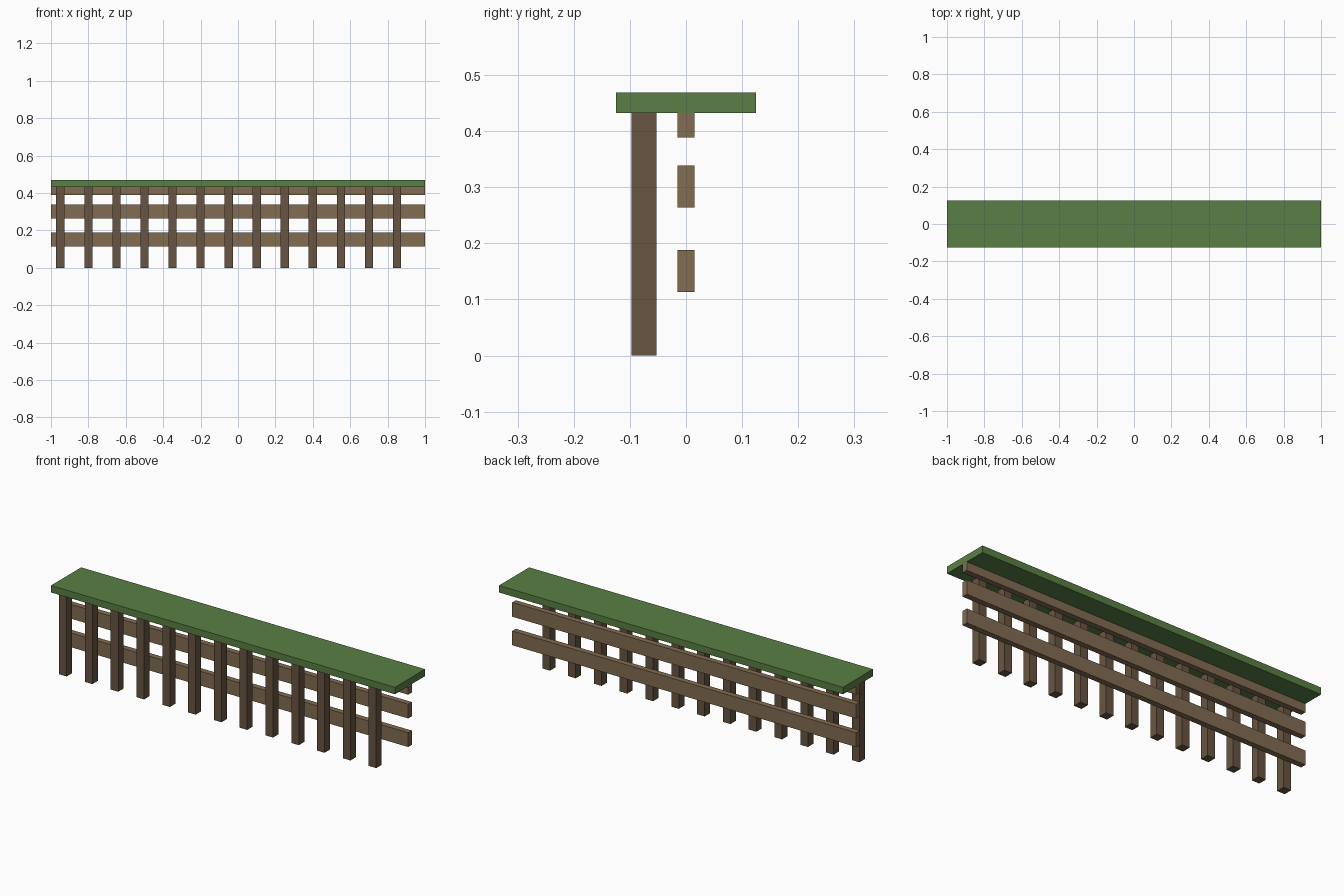
import bpy

if "Cube" in bpy.data.objects:
    bpy.data.objects.remove(bpy.data.objects["Cube"])


def material(name, rgb):
    mat = bpy.data.materials.new(name)
    mat.diffuse_color = (*rgb, 1.0)
    mat.use_nodes = True
    mat.node_tree.nodes["Principled BSDF"].inputs["Base Color"].default_value = mat.diffuse_color
    return mat


def box(name, center, size, mat):
    bpy.ops.mesh.primitive_cube_add(size=1, location=center)
    obj = bpy.context.object
    obj.name = name
    obj.scale = size
    bpy.ops.object.transform_apply(location=False, rotation=False, scale=True)
    obj.data.materials.append(mat)
    return obj


green = material("green_top", (0.10, 0.212, 0.058))
dark_wood = material("dark_wood", (0.138, 0.091, 0.054))
light_wood = material("light_wood", (0.223, 0.150, 0.084))

# Flat green cap running the full length
box("top_cap", (0, 0, 0.451), (2.0, 0.25, 0.0365), green)

# Horizontal rails; the highest one is set into the cap
for i, z in enumerate((0.151, 0.301, 0.426)):
    box(f"rail_{i + 1}", (0, 0, z), (2.0, 0.03, 0.075), light_wood)

# Evenly spaced front posts, ending inside the cap
POST_TOP = 0.45
for i in range(13):
    x = -0.95 + 0.15 * i
    box(f"post_{i + 1}", (x, -0.075, POST_TOP / 2), (0.044, 0.045, POST_TOP), dark_wood)
